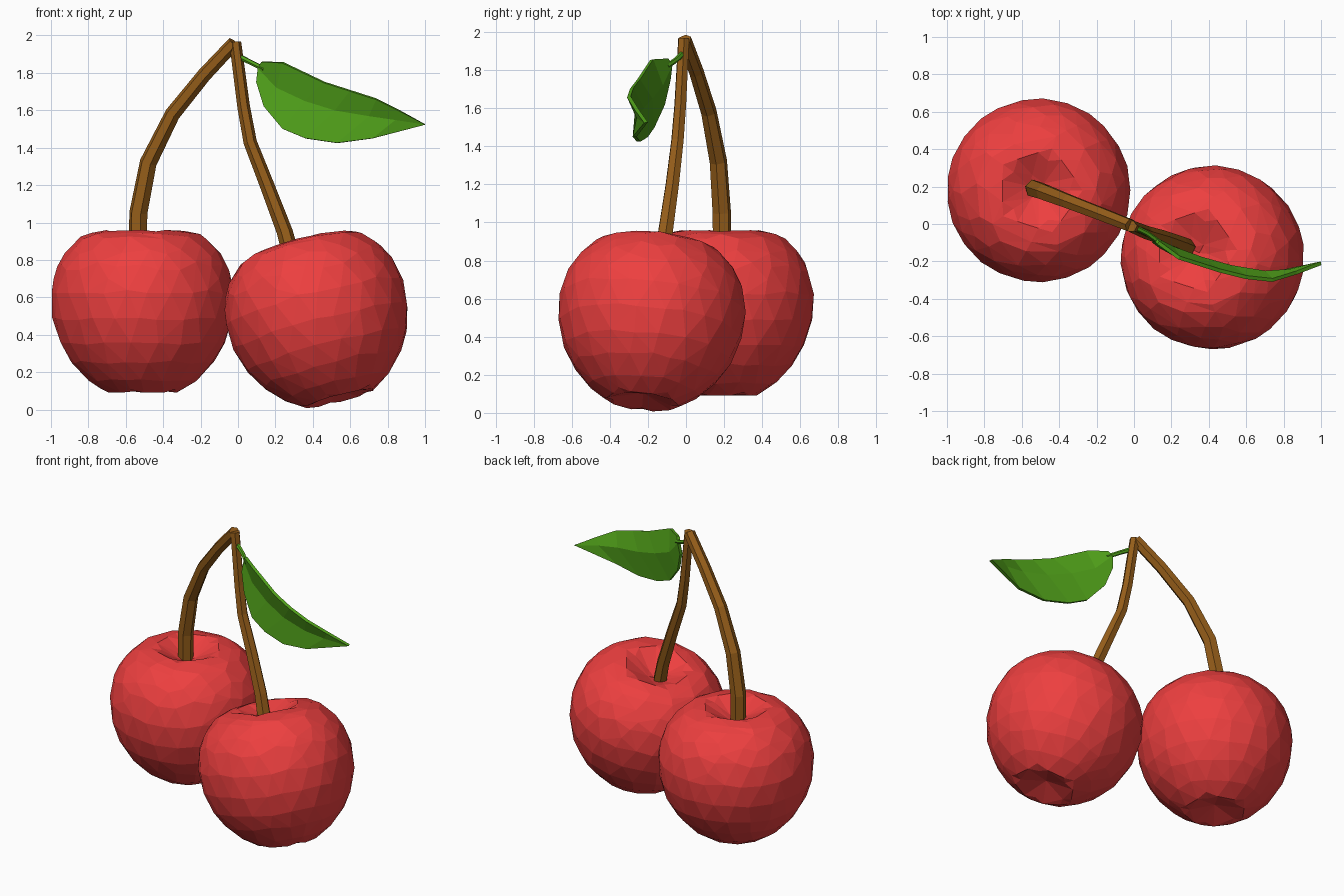
import bpy, bmesh, math
from mathutils import Vector

if "Cube" in bpy.data.objects:
    bpy.data.objects.remove(bpy.data.objects["Cube"])


def material(name, rgb):
    m = bpy.data.materials.new(name)
    m.diffuse_color = (*rgb, 1)
    m.use_nodes = True
    m.node_tree.nodes["Principled BSDF"].inputs["Base Color"].default_value = m.diffuse_color
    return m


RED = material("cherry_red", (0.85, 0.05, 0.05))
BROWN = material("stem_brown", (0.30, 0.11, 0.01))
GREEN = material("leaf_green", (0.08, 0.35, 0.01))


def add_object(name, bm, mat):
    me = bpy.data.meshes.new(name)
    bm.to_mesh(me)
    bm.free()
    me.materials.append(mat)
    ob = bpy.data.objects.new(name, me)
    bpy.context.collection.objects.link(ob)
    return ob


# Cherry half-profile (radius, height) from stem dimple to base dimple
PROFILE = [(0, .33), (.10, .375), (.20, .43), (.32, .405), (.415, .31),
           (.468, .21), (.49, .09), (.483, -.04), (.445, -.17),
           (.38, -.28), (.29, -.375), (.19, -.44), (.10, -.42), (0, -.39)]


def cherry(name, centre, axis):
    bm = bmesh.new()
    bmesh.ops.create_icosphere(bm, subdivisions=4, radius=1)
    for v in bm.verts:
        t = math.acos(max(-1, min(1, v.co.z / v.co.length))) / math.pi * (len(PROFILE) - 1)
        i = min(int(t), len(PROFILE) - 2)
        r, z = Vector(PROFILE[i]).lerp(Vector(PROFILE[i + 1]), t - i)
        flat = Vector((v.co.x, v.co.y, 0))
        if flat.length > 1e-6:
            flat.normalize()
        v.co = flat * r + Vector((0, 0, z))
    ob = add_object(name, bm, RED)
    ob.location = centre
    ob.rotation_mode = 'QUATERNION'
    ob.rotation_quaternion = Vector((0, 0, 1)).rotation_difference(Vector(axis))
    # irregular low-poly facets
    ob.modifiers.new("facets", 'DECIMATE').ratio = 0.36
    return ob


cherry("left_cherry", (-.51, .18, .53), (0, 0, 1))
cherry("right_cherry", (.432, -.185, .482), (-.25, .10, .95))


# Six-sided tapered tubes: (x, y, z, radius)
def tube(name, points, mat):
    cu = bpy.data.curves.new(name, 'CURVE')
    cu.dimensions = '3D'
    cu.bevel_depth = 1
    cu.bevel_resolution = 1
    cu.use_fill_caps = True
    sp = cu.splines.new('POLY')
    sp.points.add(len(points) - 1)
    for p, (x, y, z, r) in zip(sp.points, points):
        p.co = (x, y, z, 1)
        p.radius = r
    sp.use_smooth = False
    cu.materials.append(mat)
    ob = bpy.data.objects.new(name, cu)
    bpy.context.collection.objects.link(ob)
    bpy.ops.object.select_all(action='DESELECT')
    ob.select_set(True)
    bpy.context.view_layer.objects.active = ob
    bpy.ops.object.convert(target='MESH')


tube("left_stem", [(-.535, .19, .84, .05), (-.533, .188, 1.05, .05),
                   (-.48, .17, 1.32, .047), (-.35, .12, 1.58, .042),
                   (-.18, .055, 1.79, .039), (-.02, -.008, 1.96, .037)], BROWN)
tube("right_stem", [(.285, -.125, .82, .046), (.25, -.108, .95, .043),
                    (.155, -.072, 1.20, .039), (.065, -.045, 1.43, .036),
                    (.03, -.03, 1.62, .034), (-.015, -.012, 1.965, .032)], BROWN)
tube("leaf_stalk", [(-.01, -.01, 1.895, .016), (.07, -.05, 1.855, .014),
                    (.14, -.10, 1.82, .014)], GREEN)

# Leaf blade: rows of upper edge, midrib, lower edge, closing at the tip
ROWS = [[(.13, -.10, 1.86), (.11, -.08, 1.825), (.10, -.09, 1.75)],
        [(.24, -.18, 1.855), (.21, -.13, 1.72), (.14, -.12, 1.62)],
        [(.46, -.25, 1.75), (.36, -.185, 1.65), (.24, -.175, 1.50)],
        [(.60, -.285, 1.705), (.52, -.23, 1.60), (.36, -.21, 1.45)],
        [(.74, -.30, 1.66), (.70, -.26, 1.57), (.53, -.25, 1.425)],
        [(.87, -.26, 1.595), (.84, -.25, 1.55), (.72, -.27, 1.45)]]
bm = bmesh.new()
grid = [[bm.verts.new(p) for p in row] for row in ROWS]
tip = bm.verts.new((1, -.21, 1.525))
for a, b in zip(grid, grid[1:]):
    for j in range(2):
        bm.faces.new((a[j], a[j + 1], b[j + 1], b[j]))
for j in range(2):
    bm.faces.new((grid[-1][j], grid[-1][j + 1], tip))
leaf = add_object("leaf", bm, GREEN)
solid = leaf.modifiers.new("thickness", 'SOLIDIFY')
solid.thickness = 0.02
solid.offset = 0
